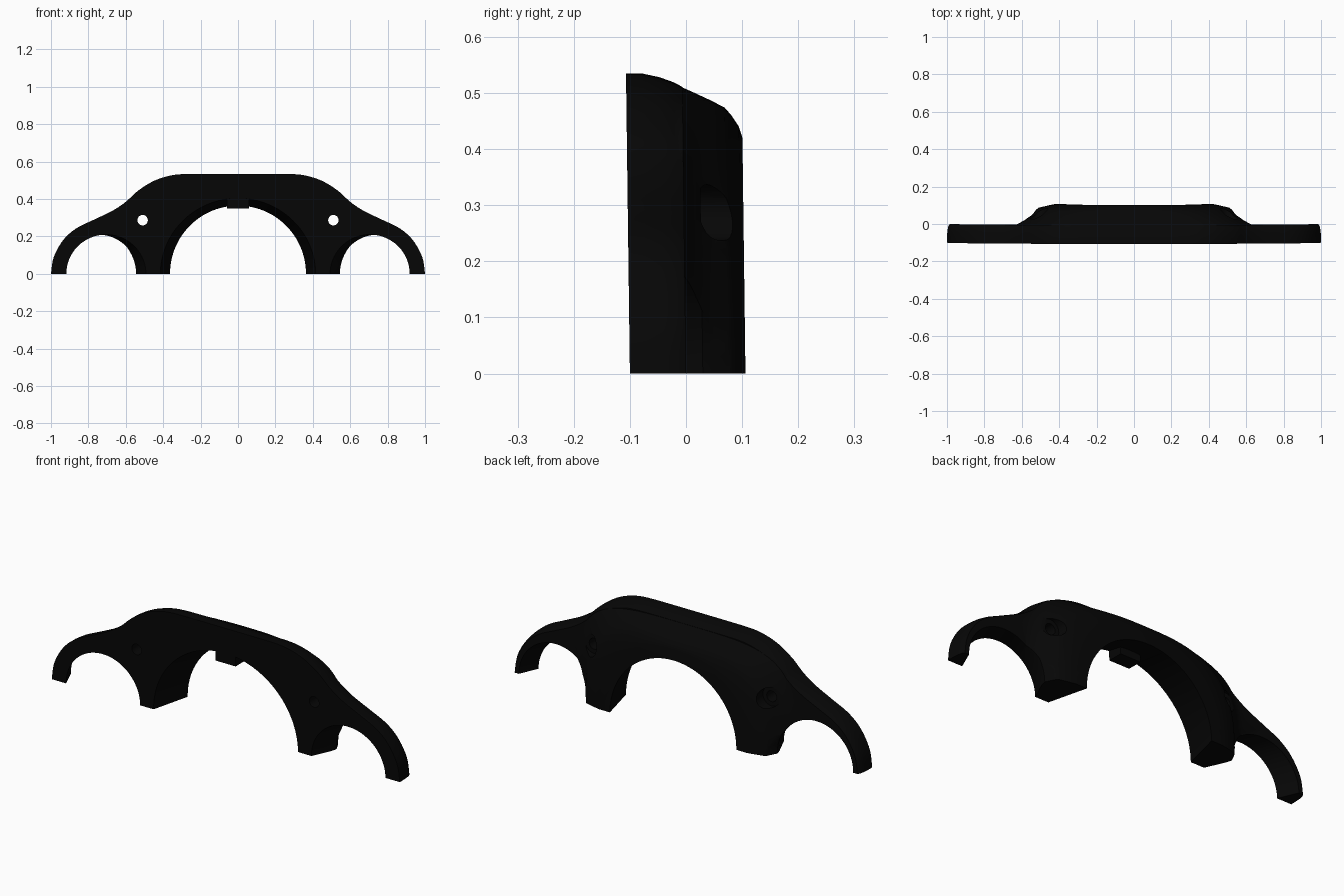
import bpy, bmesh, math
from mathutils import Vector

cube = bpy.data.objects.get("Cube")
if cube:
    bpy.data.objects.remove(cube, do_unlink=True)

black = bpy.data.materials.new("matte black")
black.use_nodes = True
black.diffuse_color = (0.002, 0.002, 0.002, 1)
bsdf = black.node_tree.nodes["Principled BSDF"]
bsdf.inputs["Base Color"].default_value = black.diffuse_color
bsdf.inputs["Roughness"].default_value = 0.8


def loft(name, sections):
    """Skin a row of matching (y, outline) sections and cap both ends."""
    bm = bmesh.new()
    rings = [[bm.verts.new((x, y, z)) for x, z in line] for y, line in sections]
    n = len(rings[0])
    for a, b in zip(rings, rings[1:]):
        for i in range(n):
            j = (i + 1) % n
            bm.faces.new((a[i], a[j], b[j], b[i]))
    bm.faces.new(rings[0])
    bm.faces.new(rings[-1])
    bmesh.ops.recalc_face_normals(bm, faces=bm.faces)
    mesh = bpy.data.meshes.new(name)
    bm.to_mesh(mesh)
    bm.free()
    mesh.materials.append(black)
    obj = bpy.data.objects.new(name, mesh)
    bpy.context.collection.objects.link(obj)
    return obj


def arch(cx, rx, rz, power=2.0, steps=48):
    """Half superellipse standing on legs that reach below the ground."""
    pts = [(cx + rx, -0.05)]
    for i in range(steps + 1):
        t = math.pi * i / steps
        c, s = math.cos(t), max(math.sin(t), 0)
        pts.append((cx + rx * math.copysign(abs(c) ** (2 / power), c),
                    rz * s ** (2 / power)))
    return pts + [(cx - rx, -0.05)]


def circle(cx, cz, r, steps=24):
    return [(cx + r * math.cos(2 * math.pi * i / steps),
             cz + r * math.sin(2 * math.pi * i / steps)) for i in range(steps)]


def box(x, z0, z1):
    return [(-x, z0), (x, z0), (x, z1), (-x, z1)]


def smooth_line(points, steps=5):
    """Catmull-Rom curve through the points."""
    p = [Vector(v) for v in points]
    p = [p[0]] + p + [p[-1]]
    out = []
    for a, b, c, d in zip(p, p[1:], p[2:], p[3:]):
        for k in range(steps):
            t = k / steps
            out.append(tuple(0.5 * (2 * b + (c - a) * t + (2 * a - 5 * b + 4 * c - d) * t * t
                                    + (3 * b - a - 3 * c + d) * t ** 3)))
    return out + [tuple(p[-1])]


def combine(target, other, operation):
    mod = target.modifiers.new("combine", "BOOLEAN")
    mod.operation = operation
    mod.solver = "EXACT"
    mod.object = other
    bpy.context.view_layer.objects.active = target
    bpy.ops.object.modifier_apply(modifier=mod.name)
    bpy.data.objects.remove(other, do_unlink=True)


# Front plate: half outline from foot to crown, mirrored
half = smooth_line([(1.0, 0), (0.985, 0.09), (0.935, 0.18), (0.865, 0.243),
                    (0.765, 0.292), (0.67, 0.338), (0.6, 0.385), (0.54, 0.44),
                    (0.46, 0.492), (0.38, 0.521), (0.3, 0.533), (0.15, 0.535)])
half = [(1.0, -0.05)] + half
outline = half + [(-x, z) for x, z in reversed(half)]


def scaled(sx, sz):
    return [(x * sx, z * sz) for x, z in outline]


bridge = loft("bridge", [(-0.1, outline), (-0.07, scaled(1, 0.999)),
                         (-0.04, scaled(0.998, 0.987)), (-0.015, scaled(0.994, 0.97)),
                         (0, scaled(0.985, 0.955))])

# Rear bulge that wraps the central arch and narrows toward the back
bulge = loft("rear_bulge", [(y, arch(0, rx, rz, p)) for y, rx, rz, p in (
    (-0.03, 0.635, 0.51, 4), (0, 0.63, 0.51, 4), (0.02, 0.59, 0.501, 3.8),
    (0.05, 0.545, 0.487, 3.4), (0.075, 0.525, 0.474, 3), (0.087, 0.51, 0.46, 2.7),
    (0.1, 0.455, 0.44, 2.4), (0.106, 0.425, 0.42, 2.2))])
combine(bridge, bulge, "UNION")

# Tapered central arch
combine(bridge, loft("arch_cutter", [(-0.12, arch(0, 0.42, 0.408)),
                                     (0.12, arch(0, 0.36, 0.362))]), "DIFFERENCE")

# Side arches that slant outward and flare at the back, with counterbored bolt holes
for side in (1, -1):
    hole, bore = (circle(side * 0.51, 0.287, r) for r in (0.028, 0.05))
    side_arch = [(y, arch(side * cx, rx, rz)) for y, cx, rx, rz in (
        (-0.12, 0.696, 0.213, 0.21), (0, 0.749, 0.212, 0.21),
        (0.03, 0.757, 0.212, 0.22), (0.085, 0.757, 0.24, 0.25),
        (0.12, 0.757, 0.255, 0.26))]
    for sections in (side_arch, [(-0.12, hole), (0.12, hole)],
                     [(0.03, bore), (0.12, bore)]):
        combine(bridge, loft("cutter", sections), "DIFFERENCE")

# Level feet
floor = box(1.2, -0.2, 0)
combine(bridge, loft("floor_cutter", [(-0.2, floor), (0.2, floor)]), "DIFFERENCE")

# Small tab under the crown
tab_shape = box(0.058, 0.35, 0.43)
tab = loft("crown_tab", [(-0.098, tab_shape), (-0.02, tab_shape)])

# Slight forward lean and smooth shading
for obj in (bridge, tab):
    for v in obj.data.vertices:
        v.co.y -= 0.013 * v.co.z
    bpy.ops.object.select_all(action="DESELECT")
    obj.select_set(True)
    bpy.context.view_layer.objects.active = obj
    bpy.ops.object.shade_smooth_by_angle(angle=math.radians(35))
